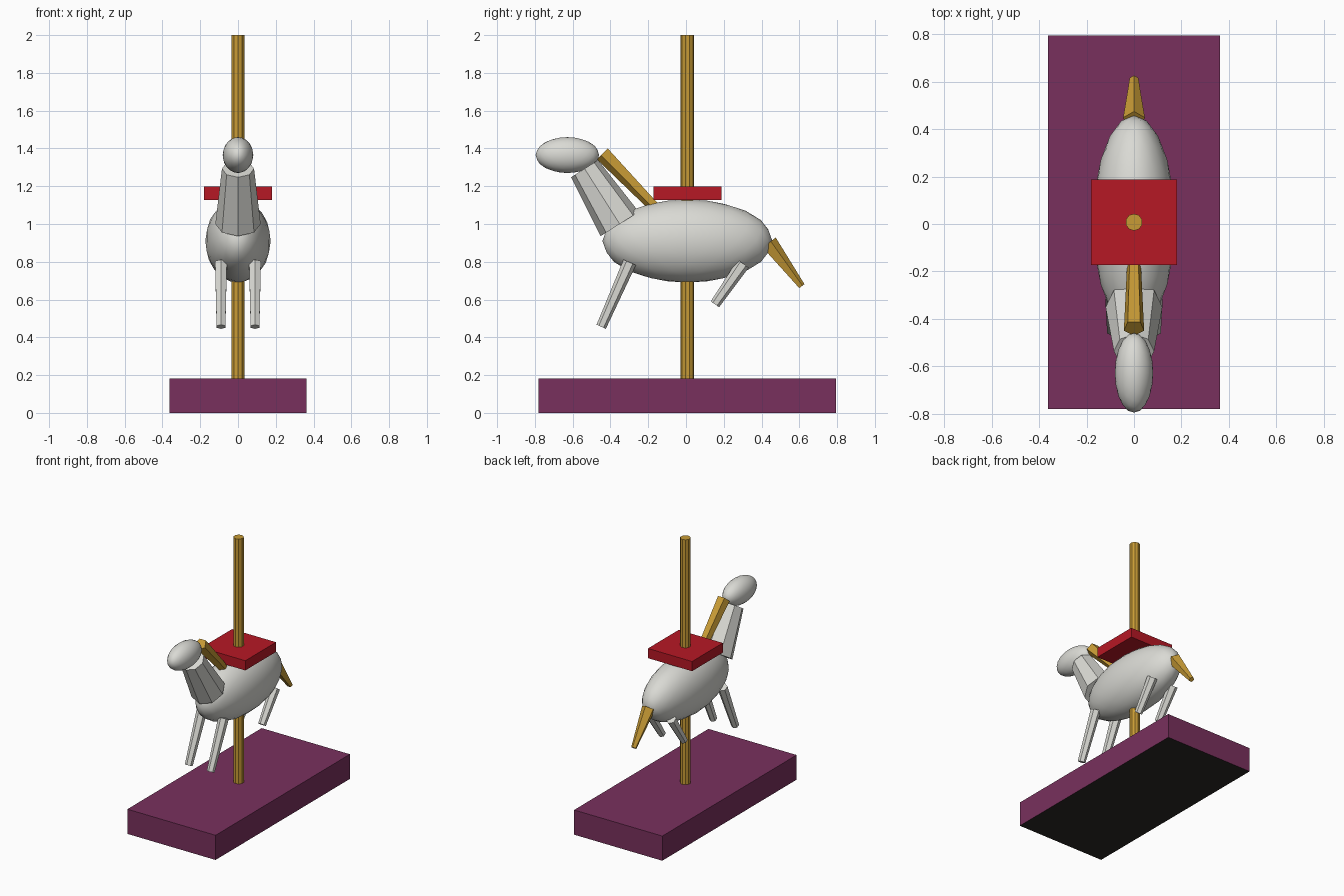
import bpy
from math import atan2, radians
from mathutils import Vector

cube = bpy.data.objects.get("Cube")
if cube:
    bpy.data.objects.remove(cube, do_unlink=True)

MID = 0.0075  # y of the platform, pole, saddle and body


def material(name, rgb):
    mat = bpy.data.materials.new(name)
    mat.use_nodes = True
    colour = (*rgb, 1)
    mat.diffuse_color = colour
    mat.node_tree.nodes["Principled BSDF"].inputs["Base Color"].default_value = colour
    return mat


purple = material("plum_purple", (0.19, 0.03, 0.11))
black = material("underside_black", (0.025, 0.02, 0.018))
red = material("saddle_red", (0.47, 0.009, 0.018))
gold = material("brass_gold", (0.58, 0.33, 0.036))
white = material("off_white", (0.7, 0.7, 0.66))


def finish(name, mat):
    obj = bpy.context.object
    obj.name = obj.data.name = name
    obj.data.materials.append(mat)
    return obj


def box(name, size, centre, mat):
    bpy.ops.mesh.primitive_cube_add(size=1, location=centre)
    bpy.context.object.scale = size
    return finish(name, mat)


def ellipsoid(name, radii, centre, mat):
    bpy.ops.mesh.primitive_ico_sphere_add(subdivisions=3, radius=1, location=centre)
    bpy.context.object.scale = radii
    bpy.ops.object.transform_apply(location=False, rotation=False, scale=True)
    bpy.ops.object.shade_smooth_by_angle(angle=radians(30))
    return finish(name, mat)


def limb(name, start, end, r1, r2, sides, mat, x=0):
    """Tapered prism between two (y, z) points in a side plane."""
    a, b = Vector((x, *start)), Vector((x, *end))
    d = b - a
    bpy.ops.mesh.primitive_cone_add(
        vertices=sides, radius1=r1, radius2=r2, depth=d.length,
        location=(a + b) / 2, rotation=(atan2(-d.y, d.z), 0, 0))
    return finish(name, mat)


# Platform with a dark underside, and pole
platform = box("platform", (0.724, 1.575, 0.183), (0, MID, 0.0915), purple)
platform.data.materials.append(black)
for face in platform.data.polygons:
    face.material_index = int(face.normal.z < -0.5)
limb("pole", (MID, 0.17), (MID, 2), 0.036, 0.036, 10, gold)

# Animal body, neck and head
ellipsoid("body", (0.173, 0.45, 0.22), (0, MID, 0.91), white)
limb("neck", (-0.351, 1.0), (-0.537, 1.293), 0.12, 0.085, 8, white)
ellipsoid("head", (0.081, 0.168, 0.095), (0, -0.628, 1.365), white)

# Legs, tucked in a gallop
for side, x in (("left", 0.09), ("right", -0.09)):
    limb("front_leg_" + side, (-0.298, 0.797), (-0.449, 0.456), 0.036, 0.027, 6, white, x)
    limb("rear_leg_" + side, (0.303, 0.79), (0.153, 0.575), 0.036, 0.027, 6, white, x)

# Mane and tail
limb("mane", (-0.44, 1.374), (-0.17, 1.095), 0.045, 0.031, 5, gold)
limb("tail", (0.612, 0.67), (0.437, 0.899), 0.019, 0.048, 5, gold)

# Saddle
box("saddle", (0.362, 0.36, 0.072), (0, MID, 1.162), red)
